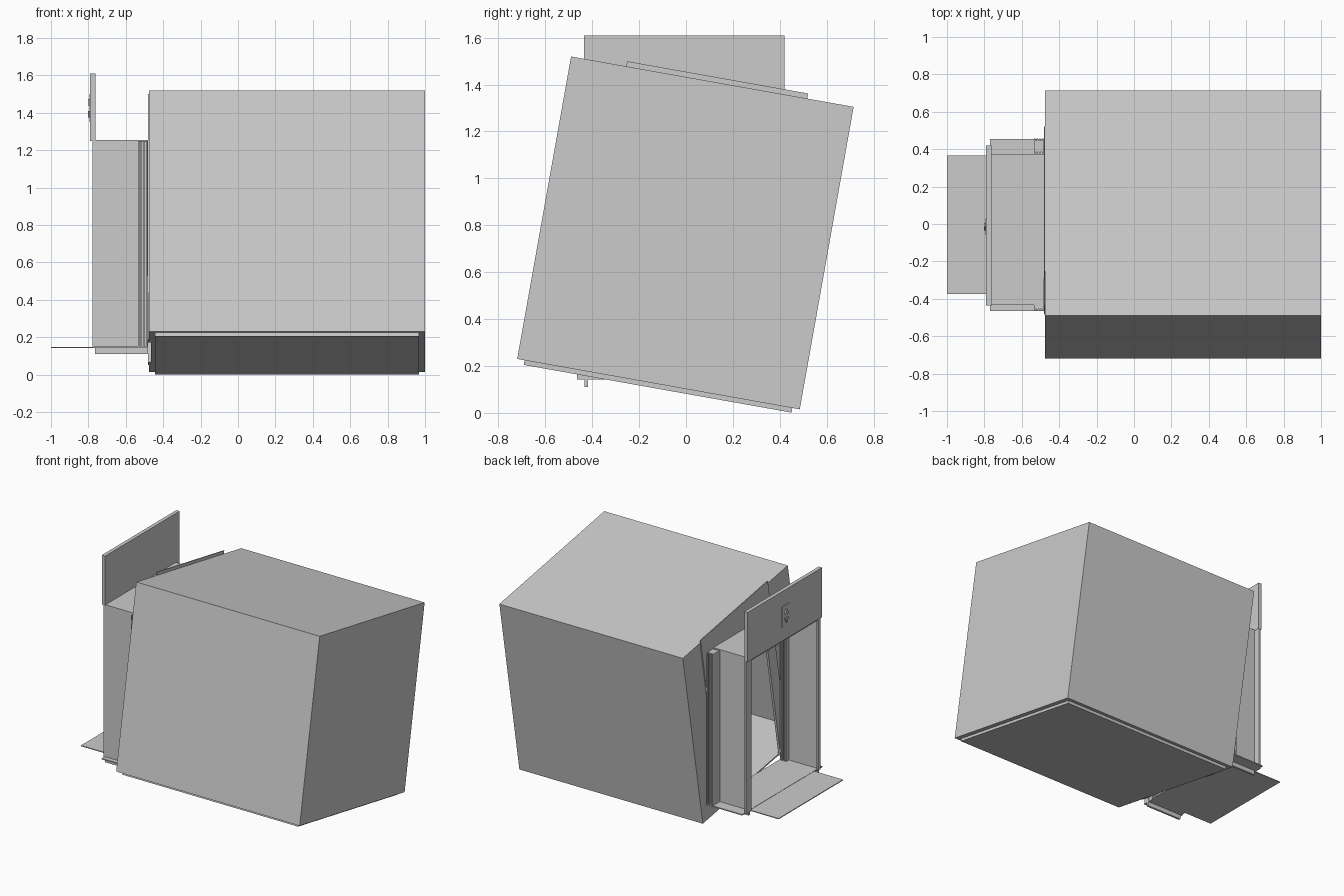
import bpy
import bmesh
from math import radians
from mathutils import Matrix

if "Cube" in bpy.data.objects:
    bpy.data.objects.remove(bpy.data.objects["Cube"], do_unlink=True)

grey = bpy.data.materials.new("plain_grey")
grey.use_nodes = True
grey.diffuse_color = (0.6, 0.6, 0.6, 1)
grey.node_tree.nodes["Principled BSDF"].inputs["Base Color"].default_value = (0.6, 0.6, 0.6, 1)

# The cabin leans back about the x axis
LEAN = Matrix.Translation((0, -0.0025, 0.7675)) @ Matrix.Rotation(radians(-10.1), 4, "X")
LEVEL = Matrix.Identity(4)


def extrude(name, outline, x0, x1, place=LEVEL):
    """Extrude a closed (y, z) outline along x."""
    bm = bmesh.new()
    face = bm.faces.new([bm.verts.new((x0, y, z)) for y, z in outline])
    moved = bmesh.ops.extrude_face_region(bm, geom=[face])["geom"]
    verts = [v for v in moved if isinstance(v, bmesh.types.BMVert)]
    bmesh.ops.translate(bm, verts=verts, vec=(x1 - x0, 0, 0))
    bmesh.ops.recalc_face_normals(bm, faces=bm.faces)
    mesh = bpy.data.meshes.new(name)
    bm.to_mesh(mesh)
    bm.free()
    mesh.materials.append(grey)
    obj = bpy.data.objects.new(name, mesh)
    obj.matrix_world = place
    bpy.context.collection.objects.link(obj)
    return obj


def slab(name, x, y, z, place=LEVEL):
    outline = [(y[0], z[0]), (y[1], z[0]), (y[1], z[1]), (y[0], z[1])]
    return extrude(name, outline, x[0], x[1], place)


def portal(name, x, y, z, inner_y, inner_top, place=LEVEL):
    """Rectangular panel with a doorway open at the bottom."""
    outline = [(y[0], z[0]), (y[0], z[1]), (y[1], z[1]), (y[1], z[0]),
               (inner_y[1], z[0]), (inner_y[1], inner_top),
               (inner_y[0], inner_top), (inner_y[0], z[0])]
    return extrude(name, outline, x[0], x[1], place)


# Leaning hollow cabin
W, H, T = 0.612, 0.655, 0.01
LEFT, RIGHT = -0.475, 1.0
door_y, door_top = (-0.285, 0.325), 0.42
span = (LEFT + T, RIGHT - T)
slab("cabin_floor", span, (-W, W), (-H, -H + T), LEAN)
slab("cabin_roof", span, (-W, W), (H - T, H), LEAN)
slab("cabin_front_wall", span, (-W, -W + T), (-H + T, H - T), LEAN)
slab("cabin_back_wall", span, (W - T, W), (-H + T, H - T), LEAN)
slab("cabin_end_wall", (RIGHT - T, RIGHT), (-W, W), (-H, H), LEAN)
portal("cabin_door_wall", (LEFT, LEFT + T), (-W, W), (-H, H), door_y, door_top, LEAN)
slab("cabin_underplate", (-0.445, 0.967), (-0.58, 0.58), (-0.675, -H), LEAN)
portal("cabin_door_trim", (-0.482, LEFT), (-0.373, 0.411), (-H, 0.677), door_y, door_top, LEAN)

# Level entrance passage
for name, y in (("front", (-0.432, -0.417)), ("back", (0.36, 0.375))):
    slab("passage_" + name + "_wall", (-0.765, -0.48), y, (0.11, 1.255))
slab("passage_ceiling", (-0.765, -0.48), (-0.417, 0.36), (1.24, 1.255))
slab("passage_floor", (-0.77, -0.48), (-0.465, 0.455), (0.142, 0.15))
slab("entrance_ramp", (-1.0, -0.77), (-0.375, 0.365), (0.142, 0.148))

# Ribbed posts between passage and cabin
for name, y in (("front", (-0.465, -0.385)), ("back", (0.376, 0.457))):
    slab(name + "_seal_core", (-0.53, -0.485), (y[0] + 0.01, y[1] - 0.01), (0.15, 1.25))
    for i in range(4):
        x = -0.535 + i * 0.014
        slab(f"{name}_seal_rib_{i + 1}", (x, x + 0.008), y, (0.15, 1.25))

# Doorway posts and overhead board
portal("entrance_frame", (-0.778, -0.765), (-0.435, 0.42), (0.142, 1.255), (-0.405, 0.36), 1.235)
slab("overhead_board", (-0.79, -0.763), (-0.435, 0.42), (1.25, 1.61))

# Small indicator panel on the board
slab("indicator_panel", (-0.794, -0.79), (-0.06, 0.03), (1.35, 1.5))
for z, tip in ((1.44, 1.475), (1.41, 1.375)):
    extrude("indicator_arrow", [(-0.035, z), (0.005, z), (-0.015, tip)], -0.803, -0.794)
